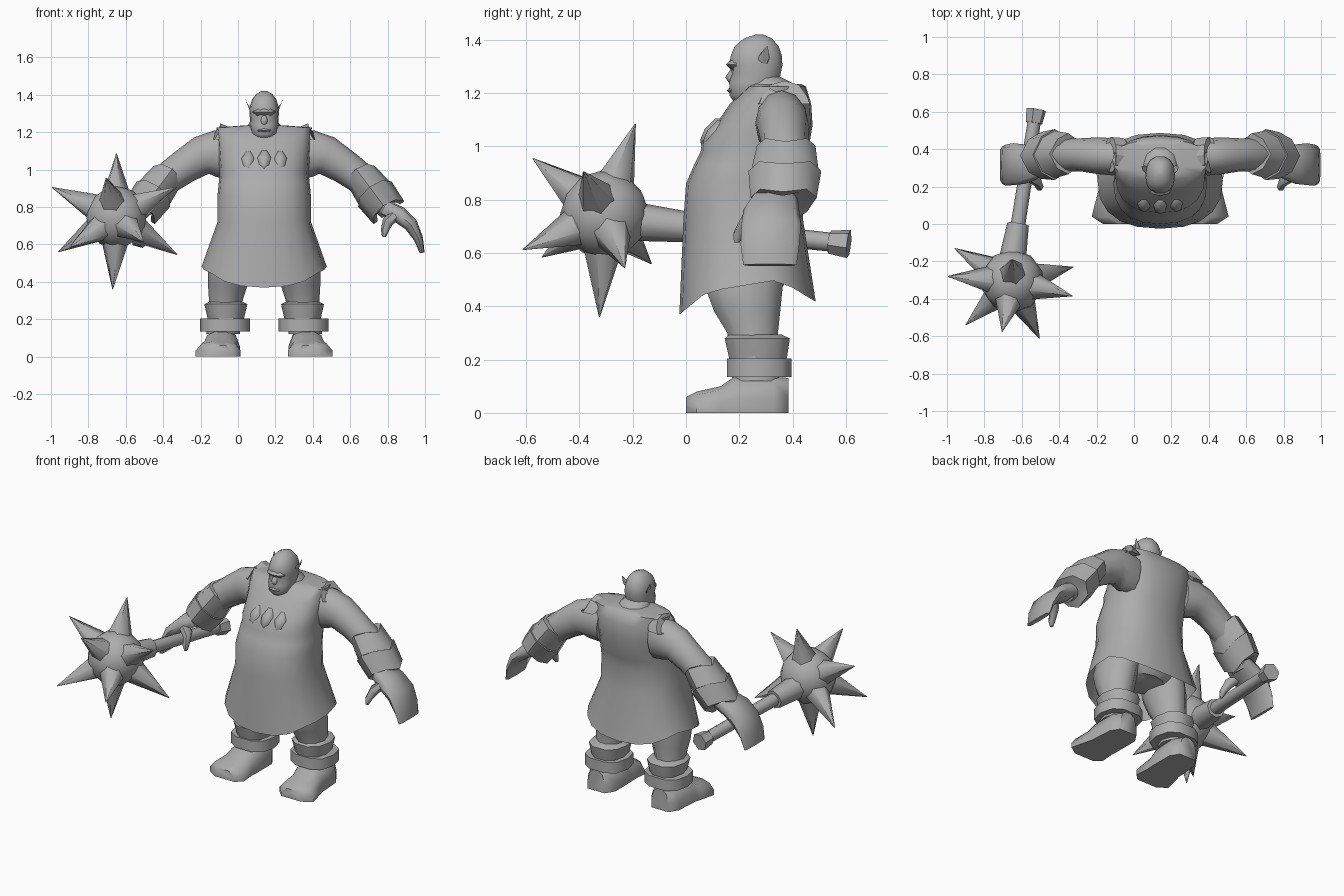
import bpy, bmesh, math
from mathutils import Vector

if "Cube" in bpy.data.objects:
    bpy.data.objects.remove(bpy.data.objects["Cube"])

CX = 0.14  # body centre line
grey = bpy.data.materials.new("stone_grey")
grey.diffuse_color = (0.42, 0.42, 0.42, 1)
grey.use_nodes = True
grey.node_tree.nodes["Principled BSDF"].inputs["Base Color"].default_value = grey.diffuse_color


def finish(name, bm, angle=40, mirror=False):
    if mirror:  # second copy across the body centre line
        geo = bmesh.ops.duplicate(bm, geom=bm.verts[:] + bm.edges[:] + bm.faces[:])["geom"]
        for v in geo:
            if isinstance(v, bmesh.types.BMVert):
                v.co.x = 2 * CX - v.co.x
    bmesh.ops.recalc_face_normals(bm, faces=bm.faces)
    me = bpy.data.meshes.new(name)
    bm.to_mesh(me)
    bm.free()
    ob = bpy.data.objects.new(name, me)
    bpy.context.collection.objects.link(ob)
    me.materials.append(grey)
    bpy.ops.object.select_all(action="DESELECT")
    ob.select_set(True)
    bpy.context.view_layer.objects.active = ob
    bpy.ops.object.shade_smooth_by_angle(angle=math.radians(angle))
    return ob


def ring(c, u, v, n, power=2.0):
    """Superellipse ring round c with half axes u and v."""
    pts = []
    for i in range(n):
        a = 2 * math.pi * (i + 0.5 * (n % 4 == 0 and n < 8)) / n
        f = lambda t: math.copysign(abs(t) ** (2 / power), t)
        pts.append(Vector(c) + Vector(u) * f(math.cos(a)) + Vector(v) * f(math.sin(a)))
    return pts


def loft(bm, rings, cap=(True, True)):
    rows = [[bm.verts.new(p) for p in r] for r in rings]
    n = len(rows[0])
    for a, b in zip(rows, rows[1:]):
        for i in range(n):
            j = (i + 1) % n
            bm.faces.new((a[i], a[j], b[j], b[i]))
    for want, row in zip(cap, (rows[0], rows[-1])):
        if want:
            bm.faces.new(row)


def level_rings(rows, n, power=2.0):
    """Rows of (z, centre x, half width, front y, back y)."""
    return [ring((x, (f + b) / 2, z), (w, 0, 0), (0, (b - f) / 2, 0), n, power)
            for z, x, w, f, b in rows]


def limb(rows, n, power=2.0):
    """Rows of (x, y, z, half thickness, half width in y) along a bent path."""
    P = [Vector(r[:3]) for r in rows]
    out = []
    for i, r in enumerate(rows):
        t = P[min(i + 1, len(P) - 1)] - P[max(i - 1, 0)]
        s = Vector((t.z, 0, -t.x)).normalized()
        out.append(ring(P[i], s * r[3], (0, r[4], 0), n, power))
    return out


def rod(bm, a, b, ra, rb, n=6, cap=(True, True)):
    a, b = Vector(a), Vector(b)
    d = (b - a).normalized()
    u = d.orthogonal().normalized()
    v = d.cross(u)
    loft(bm, [ring(a, u * ra, v * ra, n), ring(b, u * rb, v * rb, n)], cap)


# Tunic with a flared skirt whose hem dips at front and back
bm = bmesh.new()
rows = [(.45, .335, -.025, .487), (.72, .25, -.01, .44), (.86, .25, 0, .43),
        (.93, .243, .03, .445), (.98, .238, .055, .46), (1.02, .24, .06, .465),
        (1.08, .245, .11, .475), (1.16, .25, .165, .47), (1.225, .255, .235, .45),
        (1.235, .12, .25, .43)]
rings = level_rings([(z, CX, w, f, b) for z, w, f, b in rows], 20, 2.4)
hem = [(-.03, .365), (.08, .455), (.35, .50), (.49, .415)]
for p in rings[0]:
    for (y0, z0), (y1, z1) in zip(hem, hem[1:]):
        if y0 <= p.y <= y1:
            p.z = z0 + (z1 - z0) * (p.y - y0) / (y1 - y0)
loft(bm, rings, (False, True))
finish("tunic", bm, 50)

# Hips closing the underside of the skirt
bm = bmesh.new()
loft(bm, level_rings([(.47, CX, .13, .13, .36), (.54, CX, .25, .06, .41),
                      (.72, CX, .23, .02, .42)], 12))
finish("hips", bm)

# Shoulder flaps over the tops of the arm holes
bm = bmesh.new()
rr = limb([(.34, .36, 1.10, .125, .10), (.405, .37, 1.115, .135, .095)], 12, 2.4)
for r in rr:
    for p in r:
        p.z = max(p.z, 1.16)
loft(bm, rr)
finish("shoulder_flap", bm, 30, True)

# Arms
bm = bmesh.new()
loft(bm, limb([(.32, .355, 1.08, .13, .09), (.40, .36, 1.085, .125, .10),
               (.475, .365, 1.075, .105, .098), (.57, .37, 1.015, .092, .088),
               (.66, .37, .95, .085, .09), (.75, .36, .85, .07, .08),
               (.81, .34, .77, .05, .07)], 12))
finish("arm", bm, 60, True)

# Two chevron bracer bands
bm = bmesh.new()
top, axis = Vector((.645, .375, .985)), Vector((.60, -.04, -.80))
for s, e, r0, r1 in ((.005, .125, .090, .104), (.125, .25, .112, .102)):
    rr = []
    for d, r in ((s, r0 * .75), (s, r0), (e, r1), (e, r1 * .75)):
        c = top + axis * d
        pts = ring(c, (r * .80, 0, r * .60), (0, r * 1.22, 0), 8)
        rr.append([p - axis * .04 * (abs(p.y - c.y) / r) + axis * .02 for p in pts])
    loft(bm, rr)
finish("bracer", bm, 48, True)

# Mitten hands and thumbs
bm = bmesh.new()
loft(bm, limb([(.78, .335, .80, .045, .085), (.86, .32, .76, .045, .105),
               (.925, .32, .705, .038, .112), (.965, .315, .63, .025, .11),
               (.985, .315, .555, .013, .10)], 8, 3.5))
loft(bm, limb([(.85, .27, .765, .03, .045), (.80, .235, .72, .03, .035),
               (.785, .20, .675, .022, .025), (.78, .19, .64, .01, .012)], 6))
finish("hand", bm, 60, True)

# Legs
bm = bmesh.new()
loft(bm, level_rings([(.12, .36, .09, .17, .36), (.30, .345, .09, .15, .35),
                      (.38, .335, .105, .10, .36), (.47, .325, .115, .065, .37),
                      (.60, .29, .12, .07, .38)], 10))
finish("leg", bm, 60, True)

# Ankle guards: a flared cuff above a thick band
bm = bmesh.new()
loft(bm, level_rings([(.195, .345, .095, .16, .38), (.215, .345, .10, .155, .385),
                      (.28, .345, .115, .14, .395), (.295, .345, .085, .16, .36)], 10, 2.4))
loft(bm, level_rings([(.135, .35, .133, .15, .40), (.205, .35, .133, .15, .40)], 10, 2.6))
finish("ankle_guard", bm, 60, True)

# Boots: cross-sections from heel to toe as (y, centre x, half width, height)
bm = bmesh.new()
rr = []
for y, x, w, h in ((.385, .365, .06, .13), (.33, .365, .095, .14), (.18, .37, .10, .135),
                   (.13, .378, .105, .10), (.04, .386, .12, .08), (0, .375, .07, .06)):
    rr.append([Vector((x + w * k, y, h * m)) for k, m in
               ((-1, 0), (1, 0), (1, .4), (.75, .85), (.3, 1), (-.3, 1), (-.75, .85), (-1, .4))])
loft(bm, rr)
finish("boot", bm, 60, True)

# Head with heavy jaw
bm = bmesh.new()
loft(bm, level_rings([(1.165, CX, .045, .18, .30), (1.19, CX, .068, .162, .33),
                      (1.24, CX, .078, .16, .35), (1.275, CX, .076, .172, .358),
                      (1.305, CX, .08, .16, .364), (1.34, CX, .076, .166, .362),
                      (1.375, CX, .065, .18, .35), (1.405, CX, .042, .215, .325),
                      (1.42, CX, .015, .26, .29)], 14, 2.3))
finish("head", bm, 70)

# Neck
bm = bmesh.new()
loft(bm, level_rings([(1.17, CX, .12, .22, .45), (1.235, CX, .09, .22, .41),
                      (1.265, CX, .065, .24, .35)], 10))
finish("neck", bm, 60)

# Brow ridge, nose and lower lip
for name, z, w, f, h in (("brow", 1.308, .062, .150, .022), ("nose", 1.26, .022, .147, .03),
                         ("lower_lip", 1.21, .045, .152, .018)):
    bm = bmesh.new()
    loft(bm, level_rings([(z - h, CX, w * .8, f + .02, f + .07), (z, CX, w, f, f + .07),
                          (z + h, CX, w * .7, f + .02, f + .07)], 8))
    finish(name, bm, 70)

# Pointed ears
bm = bmesh.new()
loft(bm, [ring((.205, .285, 1.31), (0, .022, 0), (.016, 0, .035), 6),
          ring((.225, .295, 1.335), (0, .018, 0), (.010, 0, .025), 6),
          ring((.238, .305, 1.375), (0, .002, 0), (.001, 0, .002), 6)])
finish("ear", bm, 50, True)

# Three fangs hanging on the chest
bm = bmesh.new()
for x, y, z in ((.055, .10, 1.08), (.14, .09, 1.085), (.225, .10, 1.08)):
    loft(bm, level_rings([(z + .02, x, .015, y + .02, y + .09), (z - .02, x, .042, y - .02, y + .07),
                          (z - .06, x, .036, y - .037, y + .05), (z - .095, x, .004, y - .03, y)], 8))
finish("chest_fangs", bm, 60)

# Mace shaft, collar and pommel
end, neck = Vector((-.525, .60, .635)), Vector((-.645, -.16, .715))
at = lambda t: end.lerp(neck, t)
bm = bmesh.new()
rod(bm, at(0), at(.95), .035, .04, 8)
finish("mace_shaft", bm, 60)
bm = bmesh.new()
rod(bm, at(.79), at(1.08), .058, .075, 8)
finish("mace_collar", bm, 60)
bm = bmesh.new()
rod(bm, at(-.015), at(.08), .055, .045, 6)
finish("mace_pommel", bm, 30)

# Mace ball with long spikes
ball = Vector((-.65, -.305, .745))
bm = bmesh.new()
bmesh.ops.create_icosphere(bm, subdivisions=2, radius=.168)
bmesh.ops.translate(bm, verts=bm.verts, vec=ball)
finish("mace_ball", bm, 60)
bm = bmesh.new()
for tip in ((-.65, -.19, 1.085), (-.995, -.28, .905), (-.33, -.385, .905),
            (-.325, -.23, .545), (-.96, -.13, .56), (-.705, -.575, .955),
            (-.505, -.612, .613), (-.90, -.54, .585), (-.67, -.325, .36)):
    d = (Vector(tip) - ball).normalized()
    rod(bm, ball + d * .12, tip, .078, .002, 6)
finish("mace_spikes", bm, 62)
